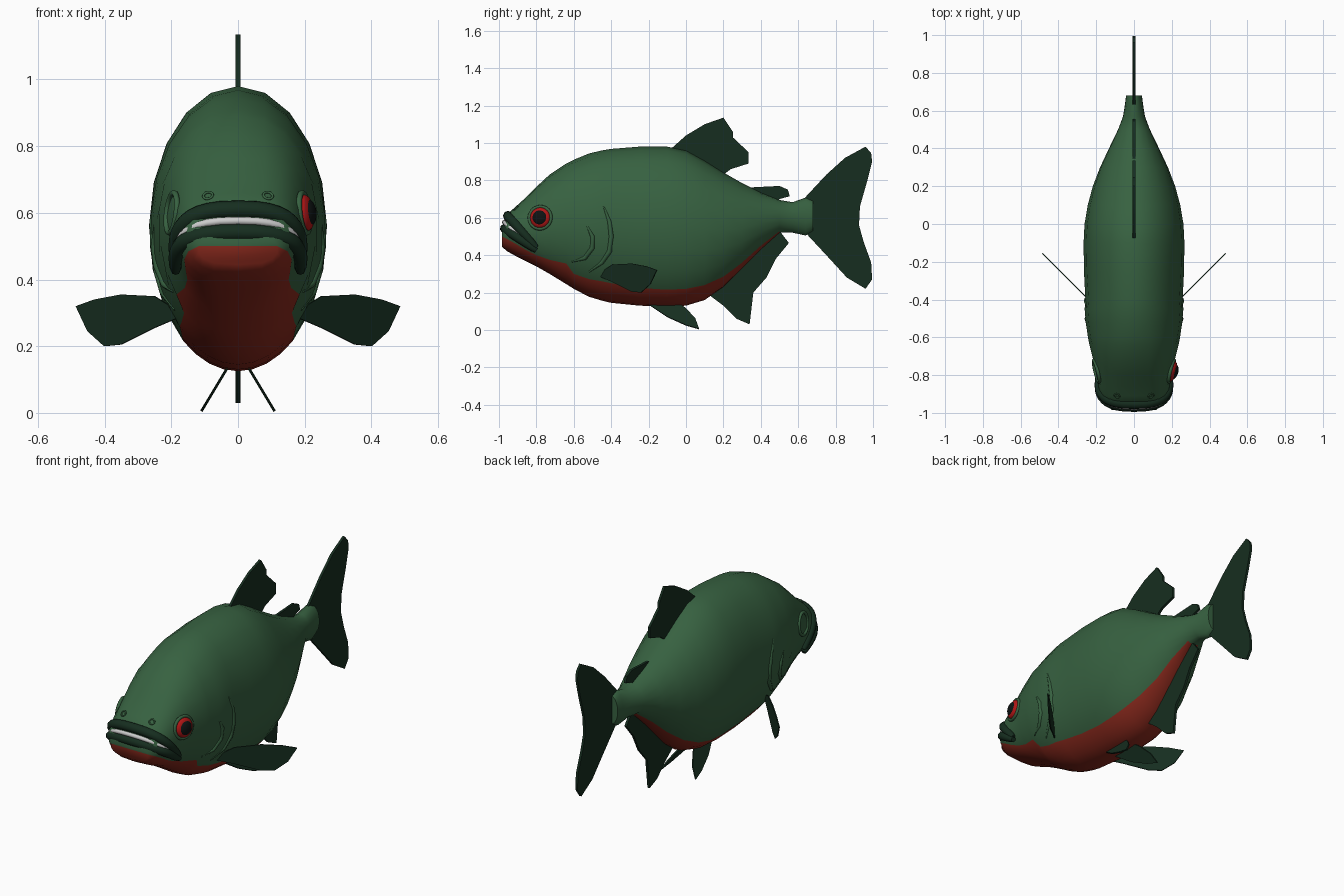
import bpy, bmesh, math
from mathutils import Vector

if "Cube" in bpy.data.objects:
    bpy.data.objects.remove(bpy.data.objects["Cube"])


def mat(name, rgb):
    m = bpy.data.materials.new(name)
    m.diffuse_color = (*rgb, 1)
    m.use_nodes = True
    m.node_tree.nodes["Principled BSDF"].inputs["Base Color"].default_value = m.diffuse_color
    return m


GREEN = mat("green", (.038, .12, .052))
RED = mat("belly_red", (.25, .022, .012))
DARK = mat("dark_fin", (.008, .027, .014))
IRIS = mat("iris_red", (.45, .008, .008))
BLACK = mat("pupil_black", (.004, .006, .006))
IVORY = mat("teeth_ivory", (.75, .75, .72))


def finish(bm, name, mats, angle=40):
    bmesh.ops.recalc_face_normals(bm, faces=bm.faces)
    me = bpy.data.meshes.new(name)
    bm.to_mesh(me)
    bm.free()
    for m in mats:
        me.materials.append(m)
    ob = bpy.data.objects.new(name, me)
    bpy.context.collection.objects.link(ob)
    bpy.ops.object.select_all(action='DESELECT')
    ob.select_set(True)
    bpy.context.view_layer.objects.active = ob
    bpy.ops.object.shade_smooth_by_angle(angle=math.radians(angle))
    return ob


# Body stations: y, top z, bottom z, half width, colour border z
ST = [(-.985, .535, .445, .12, .50), (-.955, .62, .42, .155, .485), (-.91, .66, .395, .178, .46),
      (-.86, .705, .37, .19, .43), (-.8, .765, .34, .2, .40), (-.73, .83, .30, .214, .375),
      (-.64, .89, .245, .238, .355), (-.6, .91, .22, .244, .30), (-.52, .943, .178, .256, .272),
      (-.45, .96, .157, .262, .26), (-.4, .968, .145, .258, .25), (-.25, .98, .13, .265, .225),
      (-.1, .98, .125, .267, .215), (.0, .96, .13, .262, .22), (.1, .905, .16, .245, .24),
      (.2, .842, .23, .218, .285), (.3, .785, .33, .18, .36), (.4, .735, .43, .133, .45),
      (.5, .695, .52, .085, .528), (.57, .683, .52, .058, .53), (.64, .708, .505, .047, .52),
      (.68, .69, .53, .042, .545)]
NT, NB = 8, 4


def power(y):
    return .6 + .4 * min(1, max(0, (y + 1) / .5))


def surf(y, z):
    """Half width of the body at a side-view point."""
    for a, b in zip(ST, ST[1:]):
        if a[0] <= y <= b[0]:
            t = (y - a[0]) / (b[0] - a[0])
            top, bot, w = [a[i] + t * (b[i] - a[i]) for i in (1, 2, 3)]
            c = (z - (top + bot) / 2) / ((top - bot) / 2)
            return w * max(0, 1 - c * c) ** (power(y) / 2)


def body():
    bm = bmesh.new()
    rings = []
    for y, top, bot, w, red in ST:
        mid, half = (top + bot) / 2, (top - bot) / 2
        edge = math.acos((red - mid) / half)
        ths = [edge * i / NT for i in range(NT + 1)]
        ths += [edge + (math.pi - edge) * i / NB for i in range(1, NB + 1)]
        pts = [(w * max(0, math.sin(t)) ** power(y), mid + half * math.cos(t)) for t in ths]
        right = [bm.verts.new((0 if i in (0, NT + NB) else x, y, z)) for i, (x, z) in enumerate(pts)]
        left = [v if i in (0, NT + NB) else bm.verts.new((-v.co.x, y, v.co.z))
                for i, v in enumerate(right)]
        rings.append((right, left))
    for k, (a, b) in enumerate(zip(rings, rings[1:])):
        for s in (0, 1):
            for i in range(NT + NB):
                f = bm.faces.new((a[s][i], a[s][i + 1], b[s][i + 1], b[s][i]))
                f.material_index = int(i >= NT and ST[k][0] < .5)
    # Snout and tail-root caps
    for r, l in (rings[0], rings[-1]):
        for i in range(NT + NB):
            vs = list(dict.fromkeys((r[i], r[i + 1], l[i + 1], l[i])))
            f = bm.faces.new(vs)
            f.material_index = int(i >= NT and r[0].co.y < 0)
    finish(bm, "body", [GREEN, RED], 60)


def fin(name, pts, thick, normal=(1, 0, 0)):
    """Thin plate from an outline."""
    n = Vector(normal).normalized() * thick
    bm = bmesh.new()
    a = [bm.verts.new(Vector(p) + n) for p in pts]
    b = [bm.verts.new(Vector(p) - n) for p in pts]
    bm.faces.new(a)
    bm.faces.new(b[::-1])
    for i in range(len(pts)):
        j = (i + 1) % len(pts)
        bm.faces.new((a[i], b[i], b[j], a[j]))
    finish(bm, name, [DARK])


def tube(name, pts, depth, m, taper=.5):
    """Round strand along a path, thinner at its ends."""
    cu = bpy.data.curves.new(name, 'CURVE')
    cu.dimensions = '3D'
    cu.bevel_depth, cu.bevel_resolution, cu.use_fill_caps = depth, 2, True
    sp = cu.splines.new('POLY')
    sp.points.add(len(pts) - 1)
    for i, (q, p) in enumerate(zip(sp.points, pts)):
        q.co = (*p, 1)
        q.radius = taper + (1 - taper) * math.sin(math.pi * i / (len(pts) - 1)) ** .5
    cu.materials.append(m)
    ob = bpy.data.objects.new(name, cu)
    bpy.context.collection.objects.link(ob)
    bpy.ops.object.select_all(action='DESELECT')
    ob.select_set(True)
    bpy.context.view_layer.objects.active = ob
    bpy.ops.object.convert(target='MESH')
    bpy.ops.object.shade_smooth_by_angle(angle=math.radians(50))


def mouth_path(y0, z0, zc, w=.187):
    pts = []
    for i in range(-14, 15):
        t = abs(i) / 14
        a = math.pi / 2 * (1 - (1 - t) ** 2)
        c = max(0, math.cos(a)) ** .5
        x = math.copysign(w * math.sin(a) ** .8, i) if i else 0
        pts.append((x, -.8 + (y0 + .8) * c, zc + (z0 - zc) * c))
    return pts


def ring(name, loc, normal, radius, minor, m):
    bpy.ops.mesh.primitive_torus_add(
        location=loc, major_radius=radius, minor_radius=minor, major_segments=24, minor_segments=8,
        rotation=Vector(normal).to_track_quat('Z', 'Y').to_euler())
    ob = bpy.context.object
    ob.name = name
    ob.data.materials.append(m)
    bpy.ops.object.shade_smooth()


def dome(name, loc, normal, radius, depth, m):
    bpy.ops.mesh.primitive_uv_sphere_add(
        segments=24, ring_count=12, location=loc, scale=(radius, radius, depth),
        rotation=Vector(normal).to_track_quat('Z', 'Y').to_euler())
    ob = bpy.context.object
    ob.name = name
    ob.data.materials.append(m)
    bpy.ops.object.shade_smooth()


body()

# Mouth
tube("upper_lip", mouth_path(-.952, .61, .44), .027, DARK)
tube("lower_lip", mouth_path(-.968, .542, .425), .027, DARK)
tube("teeth", mouth_path(-.972, .576, .433), .012, IVORY)

# Single right eye, sockets, nostrils and gill ridges
out = Vector((1, -.25, .12))
dome("eye", (.203, -.78, .60), out, .055, .024, IRIS)
dome("pupil", (.212, -.782, .601), out, .041, .022, BLACK)
for s, side in ((1, "right"), (-1, "left")):
    ring(side + "_eye_socket", (s * .199, -.78, .60), (s, -.25, .12), .06, .009, GREEN)
    ring(side + "_nostril", (s * .09, -.91, .652), (s * .2, -.7, .7), .014, .004, GREEN)
    for i, arc in enumerate(([(-.44, .66), (-.41, .58), (-.4, .5), (-.41, .42), (-.45, .36), (-.52, .31)],
                             [(-.53, .56), (-.5, .5), (-.5, .44), (-.54, .385), (-.61, .365)])):
        tube(f"{side}_gill_ridge_{i + 1}", [(s * (surf(y, z) - .005), y, z) for y, z in arc],
             .014, GREEN, .3)

# Midline fins (y, z outlines)
flat = {
    "tail_fin": [(.62, .69), (.75, .83), (.85, .92), (.96, .98), (.99, .945), (.995, .9), (.97, .8),
                 (.93, .66), (.925, .56), (.95, .47), (.99, .36), (.995, .27), (.96, .22), (.86, .28),
                 (.75, .4), (.62, .54)],
    "dorsal_fin": [(-.09, .96), (0, 1.04), (.1, 1.1), (.2, 1.135), (.25, 1.06), (.25, 1.03), (.335, .95),
                   (.335, .89), (.24, .86), (.2, .83), (.1, .88)],
    "adipose_fin": [(.31, .76), (.4, .765), (.5, .77), (.545, .75), (.555, .715), (.5, .7), (.47, .66),
                    (.36, .7)],
    "anal_fin": [(.55, .465), (.48, .38), (.43, .28), (.36, .2), (.34, .03), (.27, .06), (.2, .13),
                 (.12, .19), (.25, .32), (.4, .46), (.5, .53)],
}
for name, o in flat.items():
    fin(name, [(0, y, z) for y, z in o], .007)

# Paired fins
pec = [(.17, .3), (.25, .35), (.35, .355), (.43, .34), (.485, .32), (.45, .245), (.4, .2), (.35, .205),
       (.25, .255), (.18, .285)]
pel = [(-.22, .15), (-.1, .07), (0, .025), (.07, .005), (.05, .06), (0, .115), (-.05, .15)]
for s, side in ((1, "right"), (-1, "left")):
    fin(side + "_pectoral_fin", [(s * x, x - .64, z) for x, z in pec], .003, (s, -1, 0))
    fin(side + "_pelvic_fin", [(s * (.035 + (.13 - z) * .6), y, z) for y, z in pel], .004, (s, 0, .6))
